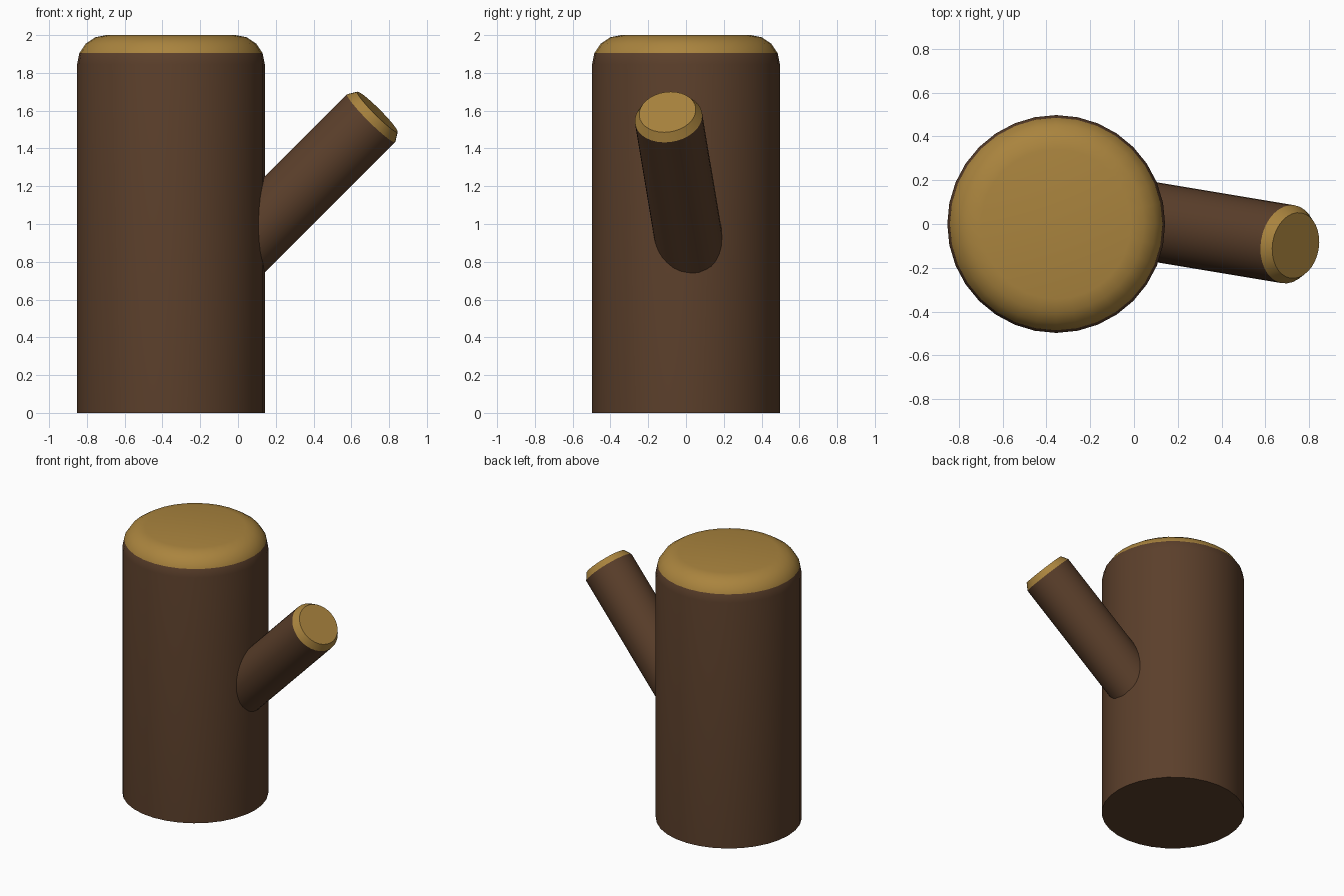
import bpy, math
from mathutils import Vector

if "Cube" in bpy.data.objects:
    bpy.data.objects.remove(bpy.data.objects["Cube"])


def material(name, color):
    m = bpy.data.materials.new(name)
    m.diffuse_color = (*color, 1)
    m.use_nodes = True
    m.node_tree.nodes["Principled BSDF"].inputs["Base Color"].default_value = m.diffuse_color
    return m


bark = material("bark", (0.105, 0.050, 0.024))
wood = material("cut_wood", (0.40, 0.23, 0.048))


def log(name, profile, sides, wood_from, base, axis):
    """Turn (radius, height) rings about an axis; bands from wood_from up are cut wood."""
    rot = Vector(axis).to_track_quat('Z', 'Y')
    verts, faces = [], []
    for r, h in profile:
        for i in range(sides):
            a = math.tau * i / sides
            verts.append(Vector(base) + rot @ Vector((r * math.cos(a), r * math.sin(a), h)))
    mats = []
    for k in range(len(profile) - 1):
        for i in range(sides):
            j = (i + 1) % sides
            faces.append((k * sides + i, k * sides + j, (k + 1) * sides + j, (k + 1) * sides + i))
            mats.append(int(k >= wood_from))
    faces.append(tuple(reversed(range(sides))))
    mats.append(0)
    top = (len(profile) - 1) * sides
    faces.append(tuple(range(top, top + sides)))
    mats.append(1)
    mesh = bpy.data.meshes.new(name)
    mesh.from_pydata(verts, [], faces)
    mesh.materials.append(bark)
    mesh.materials.append(wood)
    mesh.polygons.foreach_set("material_index", mats)
    ob = bpy.data.objects.new(name, mesh)
    bpy.context.collection.objects.link(ob)
    bpy.ops.object.select_all(action='DESELECT')
    ob.select_set(True)
    bpy.context.view_layer.objects.active = ob
    bpy.ops.object.shade_smooth_by_angle(angle=math.radians(30))
    return ob


# Upright trunk with a rounded top edge
R, bev = 0.497, 0.155
rounded = [(R - bev + bev * math.cos(a), 2 - bev + bev * math.sin(a))
           for a in (math.pi / 8 * i for i in range(5))]
log("trunk", [(R, 0)] + rounded, 32, 2, (-0.355, 0, 0), (0, 0, 1))

# Slanted side branch, starting inside the trunk, with a chamfered cut end
tip = Vector((0.738, -0.098, 1.593))
start = Vector((-0.10, 0.042, 0.755))
length = (tip - start).length
log("branch", [(0.18, 0), (0.18, length - 0.047), (0.151, length)], 32, 1, start, tip - start)
